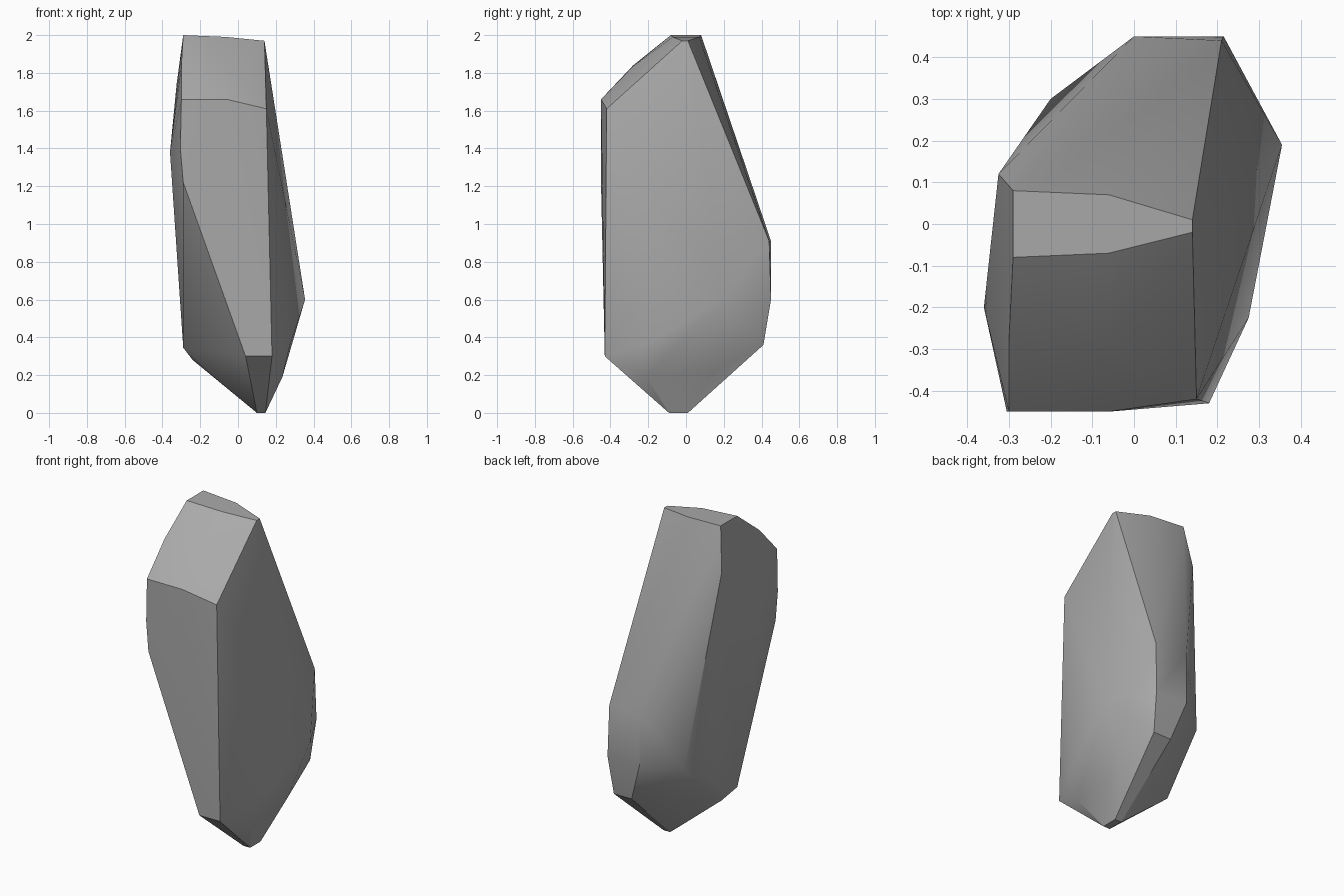
import bpy
import bmesh
import math

default_cube = bpy.data.objects.get("Cube")
if default_cube:
    bpy.data.objects.remove(default_cube, do_unlink=True)


def make_material(name, colour):
    """One flat colour shown both in the viewport and in a render."""
    material = bpy.data.materials.new(name)
    material.use_nodes = True
    material.diffuse_color = colour
    shader = material.node_tree.nodes["Principled BSDF"]
    shader.inputs["Base Color"].default_value = colour
    shader.inputs["Roughness"].default_value = 0.9
    return material


def chiselled_solid(name, corner_groups, material, crease_angle):
    """Wrap a closed skin around the corner points of a chipped stone."""
    mesh = bpy.data.meshes.new(name)
    bm = bmesh.new()
    for group in corner_groups:
        for corner in group:
            bm.verts.new(corner)
    hull = bmesh.ops.convex_hull(bm, input=bm.verts[:])
    unused = set(hull["geom_interior"]) | set(hull["geom_unused"])
    loose = [v for v in unused if isinstance(v, bmesh.types.BMVert) and v.is_valid]
    bmesh.ops.delete(bm, geom=loose, context="VERTS")
    bmesh.ops.recalc_face_normals(bm, faces=bm.faces[:])
    bm.to_mesh(mesh)
    bm.free()
    mesh.materials.append(material)
    stone = bpy.data.objects.new(name, mesh)
    bpy.context.collection.objects.link(stone)
    bpy.ops.object.select_all(action="DESELECT")
    stone.select_set(True)
    bpy.context.view_layer.objects.active = stone
    bpy.ops.object.shade_smooth_by_angle(angle=crease_angle)
    return stone


# Narrow wedge at the summit
summit = [(-.29, -.08, 2), (-.06, -.07, 1.99), (.14, -.02, 1.97),
          (.14, .01, 1.97), (-.06, .07, 1.99), (-.29, .08, 2)]

# Slanted shoulder above the front face
shoulder = [(-.3, -.28, 1.84), (-.06, -.28, 1.835),
            (-.3, -.45, 1.66), (-.06, -.45, 1.66), (.15, -.42, 1.61)]

# Front face, narrowing towards the foot
front_face = [(-.305, -.45, 1.4), (-.29, -.45, 1.22),
              (.04, -.43, .3), (.18, -.43, .3)]

# Left flank
flank = [(-.325, .12, 1.74), (-.36, -.2, 1.38), (-.29, -.08, .345),
         (-.2, .3, .57), (-.24, 0, .28)]

# Bulging back and right ridge
back_ridge = [(.21, .44, .91), (0, .45, .91), (.215, .45, .6), (0, .45, .6),
              (.2, .41, .36), (.08, .41, .36), (.355, .19, .6),
              (.275, -.225, .36), (.235, -.21, .19), (.22, .15, .22)]

# Small blunt foot
foot = [(x, y, 0) for x in (.1, .145) for y in (-.09, .01)]

stone_grey = make_material("stone grey", (.4, .4, .4, 1))
chiselled_solid("standing_rock",
                [summit, shoulder, front_face, flank, back_ridge, foot],
                stone_grey, math.radians(32))
